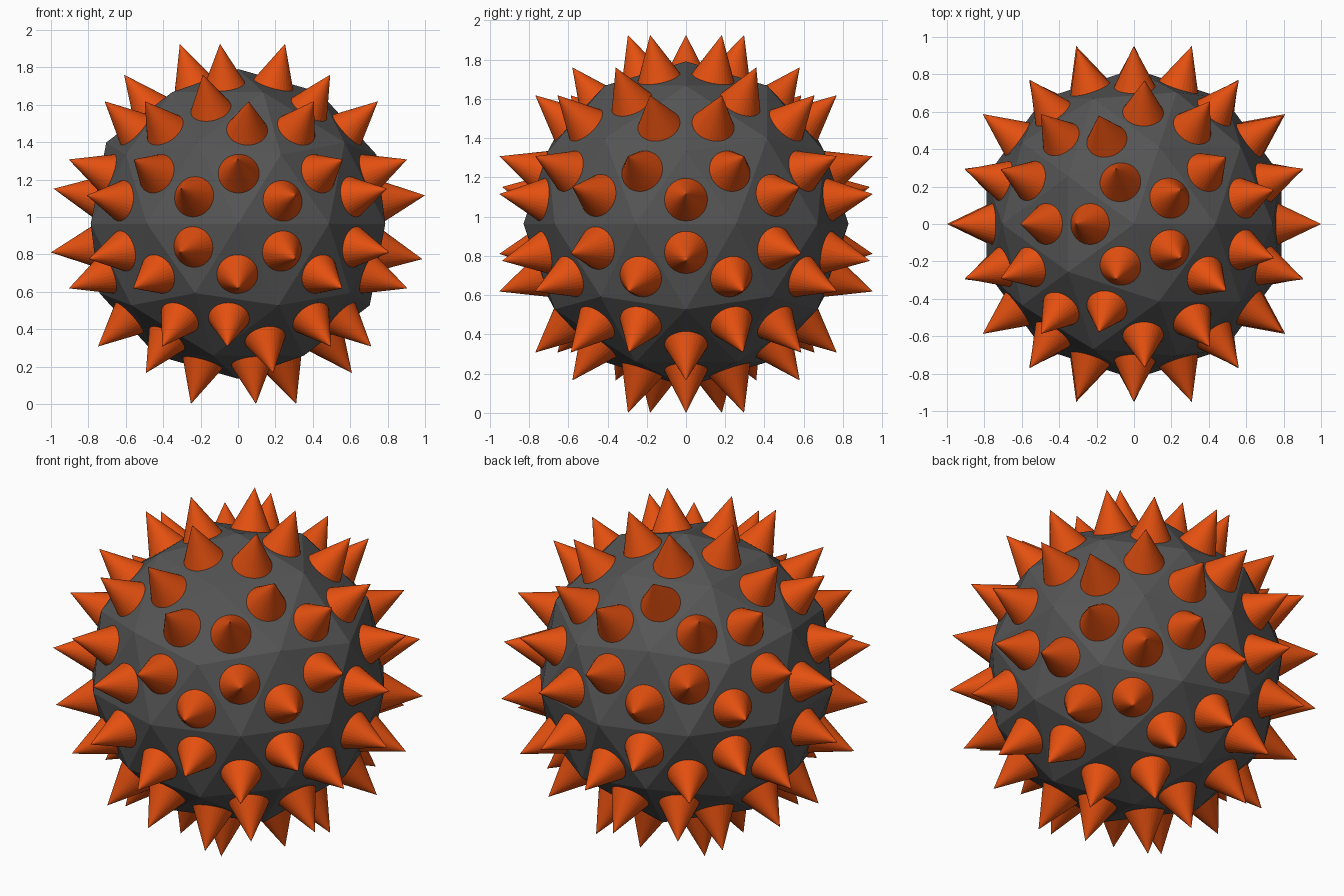
import bpy
import bmesh
from mathutils import Matrix, Vector

CENTRE = Vector((0, 0, 0.963))
BALL_RADIUS = 0.828
SPIKE_RADIUS = 0.111
SPIKE_HEIGHT = 0.23
SINK = 0.003  # how far each spike base sits inside the ball

if "Cube" in bpy.data.objects:
    bpy.data.objects.remove(bpy.data.objects["Cube"], do_unlink=True)


def make_material(name, colour):
    mat = bpy.data.materials.new(name)
    mat.use_nodes = True
    mat.diffuse_color = colour
    mat.node_tree.nodes["Principled BSDF"].inputs["Base Color"].default_value = colour
    return mat


def make_mesh(name, bm, mat):
    mesh = bpy.data.meshes.new(name)
    bm.to_mesh(mesh)
    bm.free()
    mesh.materials.append(mat)
    return mesh


def add_object(name, mesh, matrix):
    obj = bpy.data.objects.new(name, mesh)
    obj.matrix_world = matrix
    bpy.context.collection.objects.link(obj)
    return obj


dark_grey = make_material("dark_grey", (0.09, 0.09, 0.09, 1))
orange = make_material("orange", (0.78, 0.08, 0.005, 1))

# Faceted ball
bm = bmesh.new()
bmesh.ops.create_icosphere(bm, subdivisions=2, radius=BALL_RADIUS)
ball_mesh = make_mesh("ball", bm, dark_grey)
add_object("ball", ball_mesh, Matrix.Translation(CENTRE))

# One cone, base at its origin and tip along z
bm = bmesh.new()
depth = SPIKE_HEIGHT + SINK
bmesh.ops.create_cone(bm, cap_ends=True, segments=32, radius1=SPIKE_RADIUS,
                      radius2=0, depth=depth,
                      matrix=Matrix.Translation((0, 0, depth / 2 - SINK)))
bmesh.ops.remove_doubles(bm, verts=bm.verts, dist=0.0001)
spike_mesh = make_mesh("spike", bm, orange)

# A spike standing on every facet of the ball
for facet in ball_mesh.polygons:
    turn = facet.normal.to_track_quat('Z', 'Y').to_matrix().to_4x4()
    add_object("spike", spike_mesh, Matrix.Translation(CENTRE + facet.center) @ turn)
